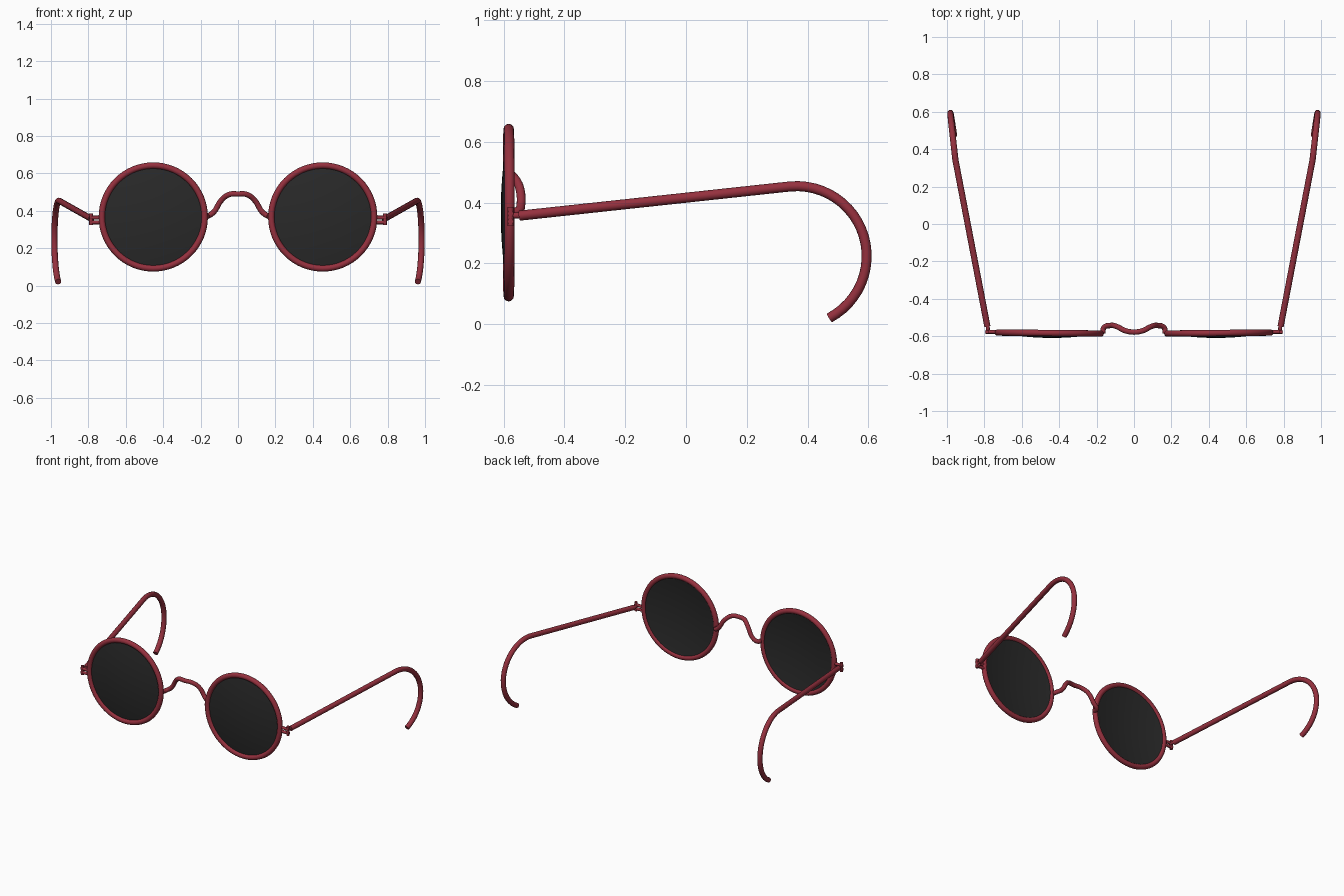
import bpy, bmesh, math
from mathutils import Matrix

if "Cube" in bpy.data.objects:
    bpy.data.objects.remove(bpy.data.objects["Cube"])


def material(name, rgb):
    m = bpy.data.materials.new(name)
    m.diffuse_color = (*rgb, 1)
    m.use_nodes = True
    m.node_tree.nodes["Principled BSDF"].inputs["Base Color"].default_value = m.diffuse_color
    return m


RED = material("dark red metal", (0.30, 0.030, 0.048))
DARK = material("dark tinted glass", (0.022, 0.022, 0.022))


def finish(name, mesh, mat):
    mesh.name = name
    mesh.materials.clear()
    mesh.materials.append(mat)
    ob = bpy.data.objects.new(name, mesh)
    bpy.context.collection.objects.link(ob)
    bpy.ops.object.select_all(action='DESELECT')
    ob.select_set(True)
    bpy.context.view_layer.objects.active = ob
    bpy.ops.object.shade_smooth_by_angle(angle=math.radians(40))
    return ob


def tube(name, pts, radius, kind='POLY', cyclic=False):
    """Round wire swept along points, turned into a mesh."""
    cu = bpy.data.curves.new(name + "_path", 'CURVE')
    cu.dimensions = '3D'
    cu.bevel_depth = radius
    cu.bevel_resolution = 4
    cu.use_fill_caps = True
    if kind == 'BEZIER':
        sp = cu.splines.new('BEZIER')
        sp.bezier_points.add(len(pts) - 1)
        for b, p in zip(sp.bezier_points, pts):
            b.co = p
            b.handle_left_type = b.handle_right_type = 'AUTO'
        sp.resolution_u = 6
    else:
        sp = cu.splines.new('POLY')
        sp.points.add(len(pts) - 1)
        for b, p in zip(sp.points, pts):
            b.co = (*p, 1)
        sp.use_cyclic_u = cyclic
    tmp = bpy.data.objects.new(name + "_tmp", cu)
    bpy.context.collection.objects.link(tmp)
    bpy.context.view_layer.update()
    dg = bpy.context.evaluated_depsgraph_get()
    mesh = bpy.data.meshes.new_from_object(tmp.evaluated_get(dg))
    bpy.data.objects.remove(tmp)
    return finish(name, mesh, RED)


CX, CY, CZ, R = 0.453, -0.583, 0.367, 0.275


def lens(name, s):
    """Thin domed disc bulging to the front, spun from a profile."""
    n = 8
    front = [(R * i / n, -0.026 * (1 - (i / n) ** 2)) for i in range(n + 1)]
    back = [(r, y + 0.010) for r, y in reversed(front)]
    bm = bmesh.new()
    vs = [bm.verts.new((r, y, 0)) for r, y in front + back]
    es = [bm.edges.new(p) for p in zip(vs, vs[1:])]
    bmesh.ops.spin(bm, geom=vs + es, cent=(0, 0, 0), axis=(0, 1, 0),
                   angle=2 * math.pi, steps=48, use_duplicate=False)
    bmesh.ops.remove_doubles(bm, verts=bm.verts, dist=1e-4)
    bmesh.ops.recalc_face_normals(bm, faces=bm.faces)
    bm.transform(Matrix.Translation((s * CX, CY, CZ)) @ Matrix.Rotation(s * 0.01, 4, 'Z'))
    mesh = bpy.data.meshes.new(name)
    bm.to_mesh(mesh)
    bm.free()
    return finish(name, mesh, DARK)


for s, side in ((-1, "left"), (1, "right")):
    # round rim, turned very slightly backwards at the outside
    rim = []
    for i in range(64):
        a = 2 * math.pi * i / 64
        rim.append((s * (CX + R * math.cos(a)), CY + 0.01 * R * math.cos(a),
                    CZ + R * math.sin(a)))
    tube(side + "_rim", rim, 0.017, cyclic=True)
    lens(side + "_lens", s)

    # hinge: two small bars, an upright pin and a link to the temple
    for z, label in ((0.364, "upper"), (0.338, "lower")):
        tube(f"{side}_hinge_{label}_bar",
             [(s * 0.735, -0.577, z), (s * 0.795, -0.577, z)], 0.010)
    tube(side + "_hinge_pin", [(s * 0.786, -0.577, 0.323), (s * 0.786, -0.577, 0.385)], 0.010)
    tube(side + "_hinge_link", [(s * 0.780, -0.577, 0.357), (s * 0.782, -0.54, 0.358)], 0.010)

    # temple arm: straight run, then a hook around the ear
    arm = [(s * 0.784, -0.547, 0.357)]
    for i in range(25):
        a = math.radians(95 - 157 * i / 24)
        y, z = 0.364 + 0.230 * math.cos(a), 0.224 + 0.230 * math.sin(a)
        x = 0.955 + 0.113 * (y - 0.344) - 0.008 * (i / 24) ** 3
        arm.append((s * x, y, z))
    tube(side + "_temple_arm", arm, 0.0165)

# arched nose bridge, stepping back behind the rims
half = [(0.168, -0.582, 0.370), (0.160, -0.553, 0.372), (0.130, -0.543, 0.393),
        (0.090, -0.549, 0.455), (0.048, -0.570, 0.487)]
path = [(-x, y, z) for x, y, z in half] + [(0, -0.578, 0.490)] + half[::-1]
tube("nose_bridge", path, 0.0145, kind='BEZIER')
